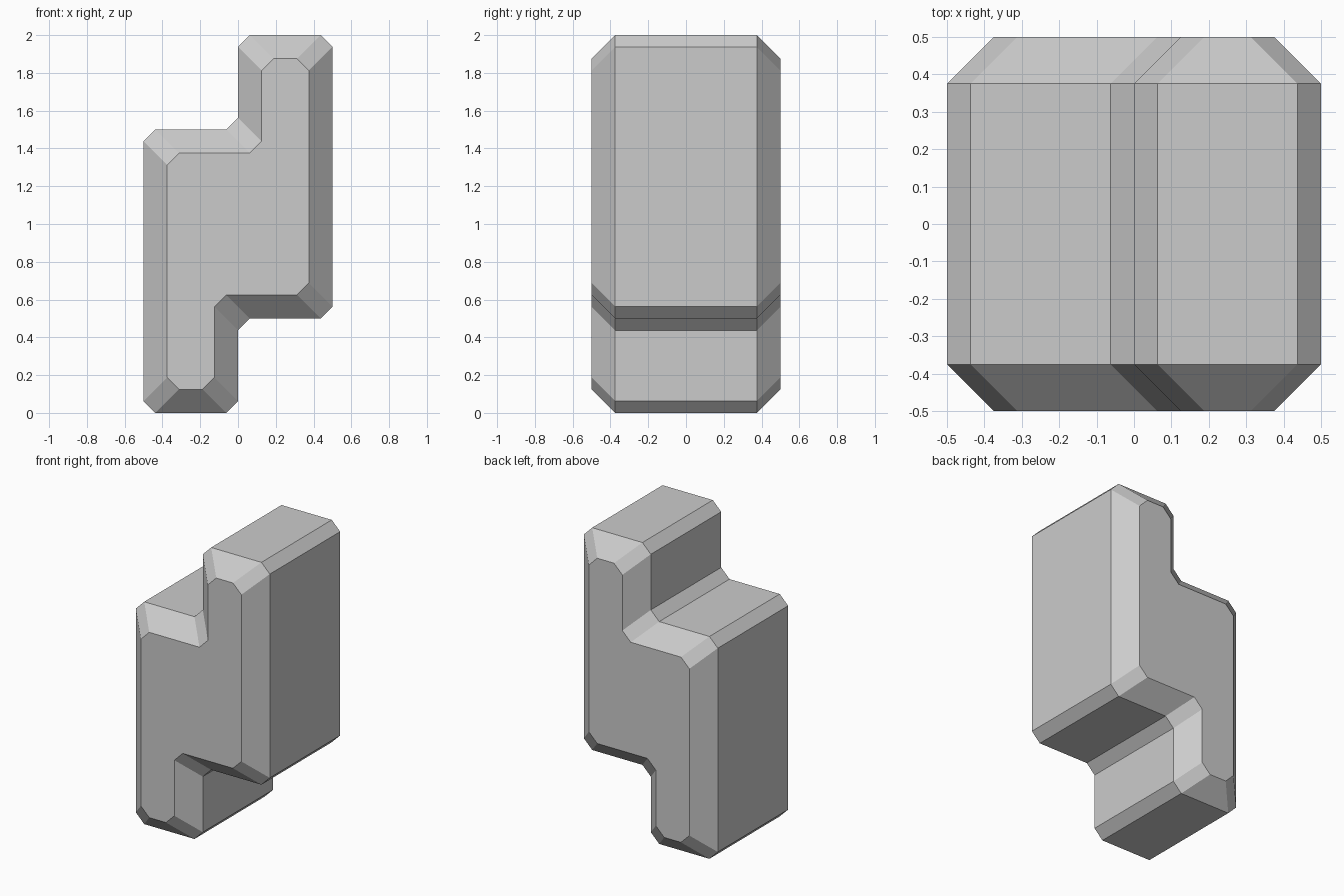
import bpy, bmesh
from mathutils import Vector

if "Cube" in bpy.data.objects:
    bpy.data.objects.remove(bpy.data.objects["Cube"])

CHAMFER = 0.0625   # cut on every profile corner
BEVEL = 0.125      # slope on the front and back rims

# Stepped profile (x, z): half the corners, the rest by a half turn about (0, 1)
half = [(-0.5, 0), (0, 0), (0, 0.5), (0.5, 0.5)]
corners = [Vector(p) for p in half + [(-x, 2 - z) for x, z in half]]


def profile(inset):
    """Corners moved inward by inset, each one cut by the chamfer."""
    points = []
    n = len(corners)
    for i, p in enumerate(corners):
        d_in = (p - corners[i - 1]).normalized()
        d_out = (corners[(i + 1) % n] - p).normalized()
        d = d_in + d_out
        q = p + inset * Vector((-d.y, d.x))
        points += [q - CHAMFER * d_in, q + CHAMFER * d_out]
    return points


# Loft four rings from front to back
bm = bmesh.new()
rings = []
for y, inset in ((-0.5, BEVEL), (-0.375, 0), (0.375, 0), (0.5, BEVEL)):
    rings.append([bm.verts.new((p.x, y, p.y)) for p in profile(inset)])
for a, b in zip(rings, rings[1:]):
    for i in range(len(a)):
        bm.faces.new((a[i - 1], a[i], b[i], b[i - 1]))

# Front and back caps
bm.faces.new(rings[0])
bm.faces.new(rings[-1][::-1])
bmesh.ops.recalc_face_normals(bm, faces=bm.faces)

mesh = bpy.data.meshes.new("stepped_block")
bm.to_mesh(mesh)
bm.free()
block = bpy.data.objects.new("stepped_block", mesh)
bpy.context.collection.objects.link(block)
